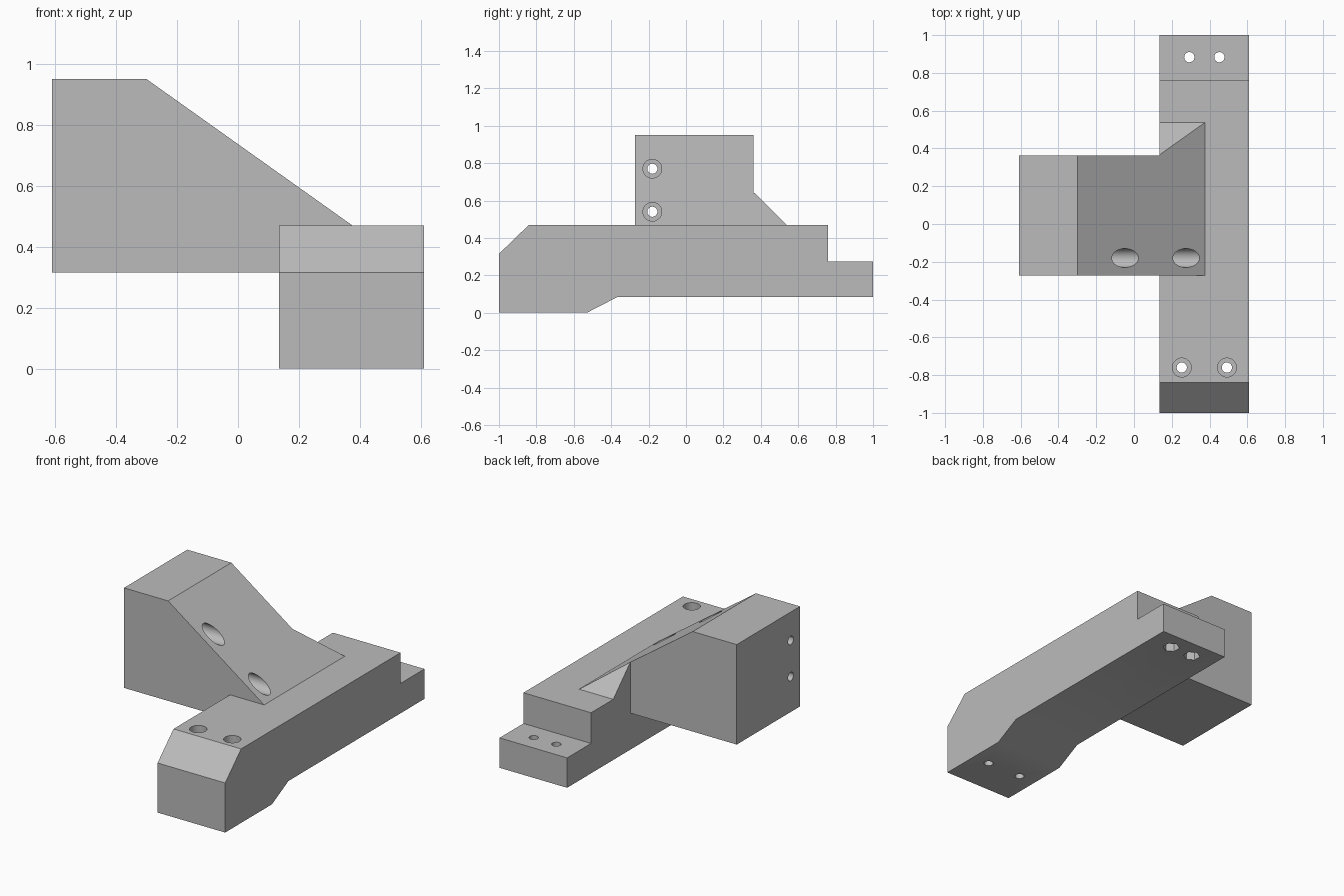
import bpy, bmesh, math
from mathutils import Matrix, Vector

if "Cube" in bpy.data.objects:
    bpy.data.objects.remove(bpy.data.objects["Cube"], do_unlink=True)

grey = bpy.data.materials.new("plain_grey")
grey.use_nodes = True
grey.diffuse_color = (0.5, 0.5, 0.5, 1)
grey.node_tree.nodes["Principled BSDF"].inputs["Base Color"].default_value = (0.5, 0.5, 0.5, 1)


def finish(bm, name):
    bmesh.ops.recalc_face_normals(bm, faces=bm.faces[:])
    mesh = bpy.data.meshes.new(name)
    bm.to_mesh(mesh)
    bm.free()
    mesh.materials.append(grey)
    obj = bpy.data.objects.new(name, mesh)
    bpy.context.collection.objects.link(obj)
    return obj


def prism(name, profile, axis, lo, hi):
    """Extrude a profile along x (points are y, z) or y (points are x, z)."""
    bm = bmesh.new()
    place = (lambda a, b: (lo, a, b)) if axis == "x" else (lambda a, b: (a, lo, b))
    face = bm.faces.new([bm.verts.new(place(a, b)) for a, b in profile])
    shift = Vector((hi - lo, 0, 0)) if axis == "x" else Vector((0, hi - lo, 0))
    ext = bmesh.ops.extrude_face_region(bm, geom=[face])
    moved = [v for v in ext["geom"] if isinstance(v, bmesh.types.BMVert)]
    bmesh.ops.translate(bm, verts=moved, vec=shift)
    return finish(bm, name)


def bore(name, start, end, radius, sides=40):
    """Round or hexagonal cutter between two points."""
    a, b = Vector(start), Vector(end)
    turn = (b - a).to_track_quat("Z", "Y").to_matrix().to_4x4()
    bm = bmesh.new()
    bmesh.ops.create_cone(bm, cap_ends=True, segments=sides, radius1=radius, radius2=radius,
                          depth=(b - a).length, matrix=Matrix.Translation((a + b) / 2) @ turn)
    return finish(bm, name)


def combine(body, tool, operation):
    mod = body.modifiers.new(operation.lower(), "BOOLEAN")
    mod.operation, mod.solver, mod.object = operation, "EXACT", tool
    bpy.ops.object.select_all(action="DESELECT")
    body.select_set(True)
    bpy.context.view_layer.objects.active = body
    bpy.ops.object.modifier_apply(modifier=mod.name)
    bpy.data.objects.remove(tool, do_unlink=True)


# Side block with its corner gusset, both trimmed by one slope
bracket = prism("mounting_bracket", [(-0.61, 0.315), (0.5, 0.315), (0.5, 0.95), (-0.61, 0.95)],
                "y", -0.273, 0.362)
combine(bracket, prism("gusset", [(0.2, 0.4), (0.537, 0.4), (0.537, 0.47), (0.2, 0.807)],
                       "x", 0.135, 0.5), "UNION")
combine(bracket, prism("slope_cutter", [(-0.435, 1.046), (0.78, 0.182), (0.78, 1.046)],
                       "y", -1, 1), "DIFFERENCE")

# Long bar with chamfered nose, raised foot and stepped tail
bar_side = [(-1, 0), (-0.53, 0), (-0.365, 0.085), (1, 0.085), (1, 0.275),
            (0.76, 0.275), (0.76, 0.47), (-0.84, 0.47), (-1, 0.315)]
combine(bracket, prism("bar", bar_side, "x", 0.135, 0.61), "UNION")

# Screw holes and their wider recesses
HOLE, HEAD = 0.027, 0.05
cutters = []
for z in (0.77, 0.54):
    cutters.append(bore("block_hole", (-0.7, -0.18, z), (0.5, -0.18, z), HOLE))
    cutters.append(bore("block_recess", (-0.45, -0.18, z), (0.5, -0.18, z), HEAD))
for x in (0.253, 0.492):
    cutters.append(bore("nose_hole", (x, -0.76, -0.1), (x, -0.76, 0.6), HOLE))
    cutters.append(bore("nose_recess", (x, -0.76, 0.16), (x, -0.76, 0.6), HEAD))
for x in (0.293, 0.452):
    cutters.append(bore("tail_hole", (x, 0.883, 0), (x, 0.883, 0.4), HOLE))
    cutters.append(bore("nut_pocket", (x, 0.883, 0), (x, 0.883, 0.15), HEAD, 6))
for cutter in cutters:
    combine(bracket, cutter, "DIFFERENCE")

bpy.ops.object.shade_smooth_by_angle(angle=math.radians(30))
